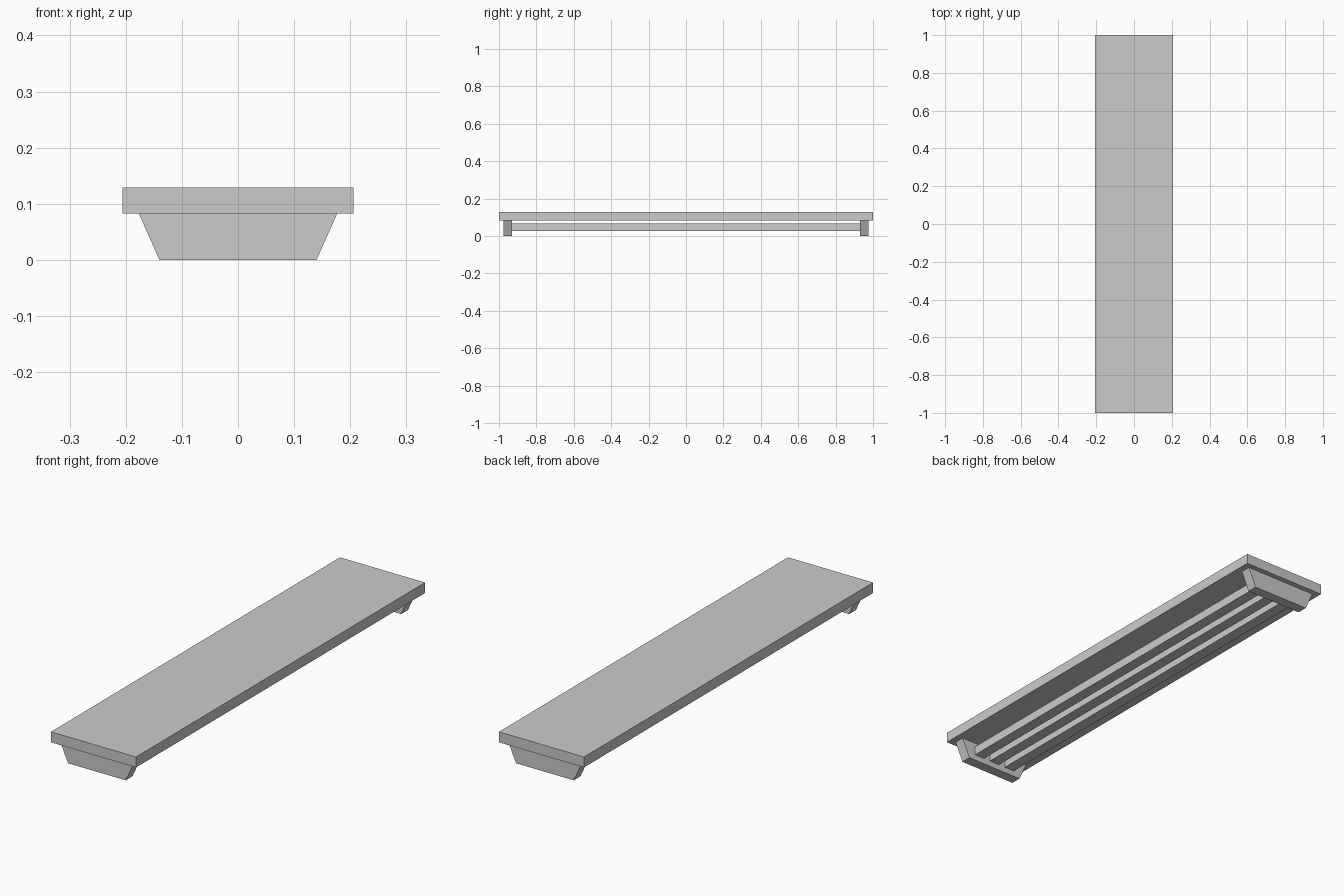
import bpy
import bmesh

default = bpy.data.objects.get("Cube")
if default:
    bpy.data.objects.remove(default, do_unlink=True)

# Single plain grey finish
grey = bpy.data.materials.new("plain_grey")
grey.use_nodes = True
colour = (0.6, 0.6, 0.6, 1)
grey.diffuse_color = colour
grey.node_tree.nodes["Principled BSDF"].inputs["Base Color"].default_value = colour


def beam(name, x, y, z, bottom_half, top_half, depth, height):
    """Beam with a trapezoid front, centred on x and y, resting at height z."""
    bm = bmesh.new()
    bmesh.ops.create_cube(bm, size=1)
    for v in bm.verts:
        half = top_half if v.co.z > 0 else bottom_half
        v.co = (x + 2 * half * v.co.x,
                y + depth * v.co.y,
                z + height * (v.co.z + 0.5))
    mesh = bpy.data.meshes.new(name)
    bm.to_mesh(mesh)
    bm.free()
    mesh.materials.append(grey)
    obj = bpy.data.objects.new(name, mesh)
    bpy.context.collection.objects.link(obj)
    return obj


# Flat top board
beam("top_board", 0, 0, 0.083, 0.206, 0.206, 2.0, 0.046)

# Tapered end supports
for name, side in (("front_support", -1), ("back_support", 1)):
    beam(name, 0, side * 0.953, 0, 0.14, 0.177, 0.047, 0.083)

# Three long rails running between the supports
for name, side in (("right_rail", -1), ("middle_rail", 0), ("left_rail", 1)):
    beam(name, side * 0.083, 0, 0.026, 0.025, 0.025, 1.86, 0.04)
